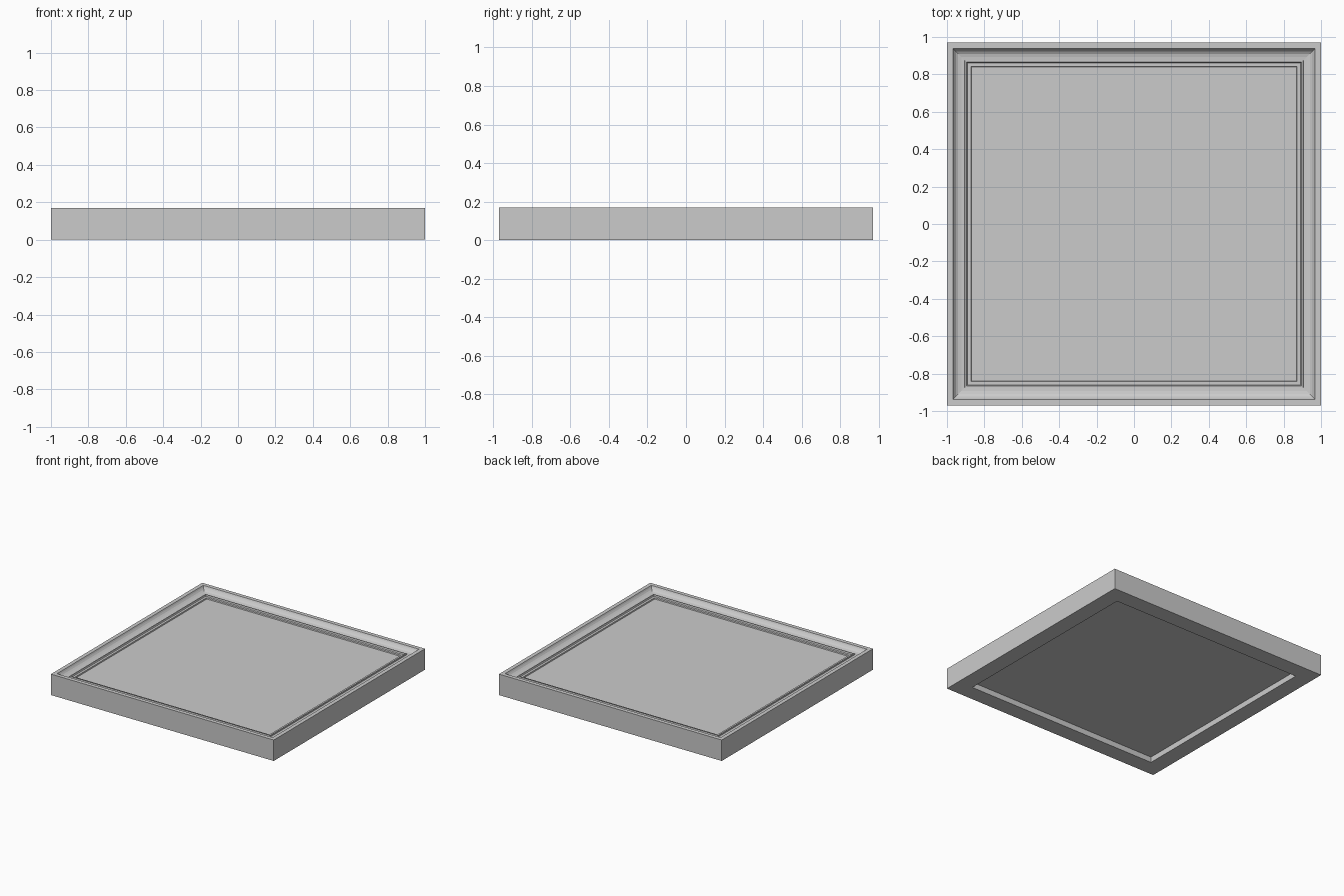
import bpy, bmesh

if "Cube" in bpy.data.objects:
    bpy.data.objects.remove(bpy.data.objects["Cube"])

HX, HY = 1.0, 0.97  # outer half sizes


def rect_ring(bm, inset, z):
    x, y = HX - inset, HY - inset
    return [bm.verts.new((sx * x, sy * y, z))
            for sx, sy in ((-1, -1), (1, -1), (1, 1), (-1, 1))]


def finish(bm, name):
    bmesh.ops.recalc_face_normals(bm, faces=bm.faces)
    me = bpy.data.meshes.new(name)
    bm.to_mesh(me)
    bm.free()
    ob = bpy.data.objects.new(name, me)
    bpy.context.collection.objects.link(ob)
    return ob


def mitred_frame(name, profile):
    """Sweep a closed (inset, z) profile round the rectangle."""
    bm = bmesh.new()
    rings = [rect_ring(bm, i, z) for i, z in profile]
    for a, b in zip(rings, rings[1:] + rings[:1]):
        for k in range(4):
            n = (k + 1) % 4
            bm.faces.new((a[k], a[n], b[n], b[k]))
    return finish(bm, name)


# moulding: flat rim, cove, bead, stepped lip, open rebate at the back
mitred_frame("frame_moulding", [
    (0.0, 0.0), (0.0, 0.17), (0.032, 0.17),
    (0.038, 0.158), (0.047, 0.147), (0.06, 0.139), (0.078, 0.135), (0.095, 0.134),
    (0.097, 0.142), (0.105, 0.142), (0.109, 0.132), (0.128, 0.132),
    (0.131, 0.12), (0.134, 0.12), (0.134, 0.0)])

# picture panel held inside the frame
bm = bmesh.new()
low, high = rect_ring(bm, 0.132, 0.045), rect_ring(bm, 0.132, 0.124)
bm.faces.new(low)
bm.faces.new(high)
for k in range(4):
    n = (k + 1) % 4
    bm.faces.new((low[k], low[n], high[n], high[k]))
finish(bm, "picture_panel")
